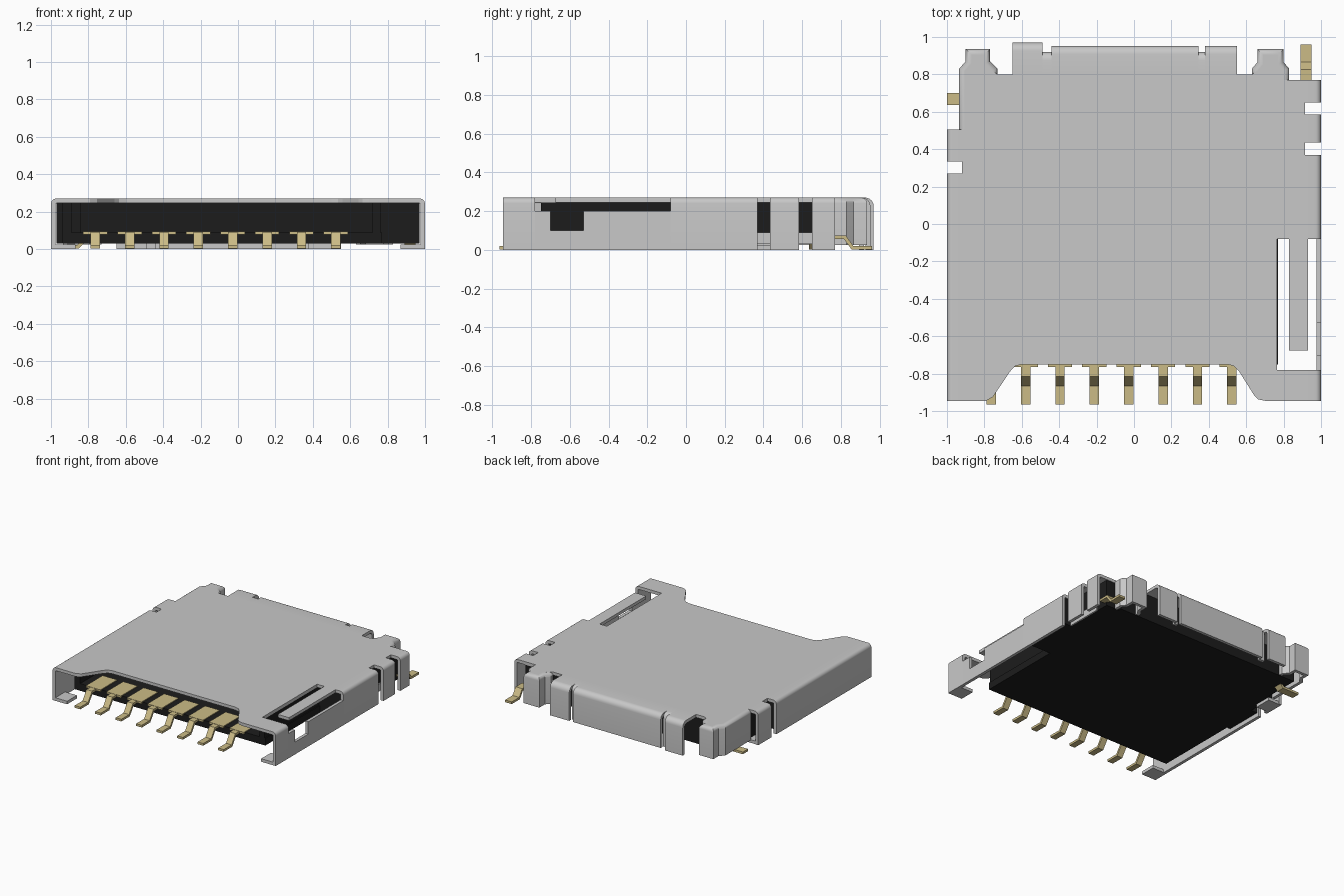
import bpy, bmesh, math
from mathutils import Vector

if "Cube" in bpy.data.objects:
    bpy.data.objects.remove(bpy.data.objects["Cube"])


def material(name, rgb):
    m = bpy.data.materials.new(name)
    m.use_nodes = True
    m.diffuse_color = (*rgb, 1)
    bsdf = next(n for n in m.node_tree.nodes if n.type == "BSDF_PRINCIPLED")
    bsdf.inputs["Base Color"].default_value = (*rgb, 1)
    return m


STEEL = material("steel grey", (0.58, 0.58, 0.58))
GOLD = material("contact gold", (0.60, 0.50, 0.24))
BLACK = material("black plastic", (0.012, 0.012, 0.012))
TOP, T = 0.27, 0.025


def offset(path, d):
    """Shift an open path to its left by d, with mitred corners."""
    pts = [Vector(p) for p in path]
    dirs = [(b - a).normalized() for a, b in zip(pts, pts[1:])]
    norms = [Vector((-v.y, v.x)) for v in dirs]
    out = []
    for i, p in enumerate(pts):
        a, b = norms[max(i - 1, 0)], norms[min(i, len(norms) - 1)]
        out.append(p + (a + b) * d / (1 + a.dot(b)))
    return out


def ribbon(path, t):
    return [Vector(p) for p in path] + offset(path, t)[::-1]


def loft(name, rings, mat, smooth=False):
    """Join matching closed rings of points and cap both ends."""
    bm = bmesh.new()
    vs = [[bm.verts.new(p) for p in ring] for ring in rings]
    n = len(vs[0])
    for r, s in zip(vs, vs[1:]):
        for i in range(n):
            bm.faces.new((r[i], r[(i + 1) % n], s[(i + 1) % n], s[i]))
    bm.faces.new(vs[0][::-1])
    bm.faces.new(vs[-1])
    bmesh.ops.recalc_face_normals(bm, faces=bm.faces)
    me = bpy.data.meshes.new(name)
    bm.to_mesh(me)
    bm.free()
    me.materials.append(mat)
    ob = bpy.data.objects.new(name, me)
    bpy.context.collection.objects.link(ob)
    if smooth:
        bpy.ops.object.select_all(action="DESELECT")
        ob.select_set(True)
        bpy.context.view_layer.objects.active = ob
        bpy.ops.object.shade_smooth_by_angle(angle=math.radians(35))
    return ob


def prism(name, pts, axis, lo, hi, mat):
    def place(p, h):
        return {"x": (h, p[0], p[1]), "y": (p[0], h, p[1]), "z": (p[0], p[1], h)}[axis]
    return loft(name, [[place(p, h) for p in pts] for h in (lo, hi)], mat)


def box(name, x, y, z, mat):
    pts = [(x[0], y[0]), (x[1], y[0]), (x[1], y[1]), (x[0], y[1])]
    return prism(name, pts, "z", *z, mat)


def lip(name, path, depth, r=0.03, bottom=0.0):
    """Sheet bent over from the cover into a wall along an outer path."""
    arc = [(r - r * math.sin(a), TOP - r + r * math.cos(a))
           for a in (math.pi / 2 * i / 6 for i in range(7))]
    section = ribbon([(depth, TOP)] + arc + [(0, bottom)], T)
    columns = [[(*p, z) for p in offset(path, d)] for d, z in section]
    return loft(name, list(zip(*columns)), STEEL, True)


# Flat cover with the front scoop and the side window
cover = [(-0.92, -0.945), (-0.79, -0.945), (-0.755, -0.925), (-0.66, -0.785),
         (-0.635, -0.76), (-0.6, -0.75), (0.5, -0.75), (0.535, -0.76),
         (0.56, -0.785), (0.645, -0.92), (0.665, -0.938), (0.70, -0.945),
         (0.915, -0.945), (0.915, -0.78), (0.765, -0.78), (0.765, -0.08),
         (0.915, -0.08), (0.915, 0.77), (0.80, 0.77), (0.80, 0.82),
         (0.77, 0.855), (0.77, 0.905), (0.69, 0.905), (0.69, 0.855),
         (0.66, 0.82), (0.63, 0.80), (-0.73, 0.80), (-0.76, 0.82),
         (-0.80, 0.86), (-0.80, 0.905), (-0.87, 0.905), (-0.87, 0.86),
         (-0.905, 0.82), (-0.905, 0.505), (-0.92, 0.505)]
prism("top_cover", cover, "z", TOP - T, TOP, STEEL)
box("spring_tongue", (0.83, 0.93), (-0.675, -0.07), (TOP - T, TOP), STEEL)

# Side walls, split by the slots
for lo, hi in ((-0.945, -0.78), (-0.08, 0.37), (0.435, 0.585), (0.65, 0.77)):
    lip("wall_plus_x", [(1, lo), (1, hi)], 0.085)
for lo, hi in ((-0.945, 0.27), (0.335, 0.505)):
    lip("wall_minus_x", [(-1, hi), (-1, lo)], 0.08)
prism("window_wall", [(-0.78, 0), (-0.08, 0), (-0.08, 0.2), (-0.53, 0.2),
                      (-0.53, 0.1), (-0.7, 0.1), (-0.7, 0.2), (-0.78, 0.2)],
      "x", 1 - T, 1, STEEL)

# Back walls with the stepped grooves
for lo, hi, y in ((-0.65, -0.49, 0.97), (-0.49, -0.44, 0.92), (-0.44, 0.345, 0.953),
                  (0.345, 0.38, 0.92), (0.38, 0.55, 0.953)):
    lip("back_wall", [(hi, y), (lo, y)], y - 0.80, 0.045)

# Corner tabs that wrap round the rear
lip("corner_tab_plus_x", [(0.83, 0.77), (0.83, 0.83), (0.80, 0.865), (0.80, 0.935),
                          (0.66, 0.935), (0.66, 0.865), (0.63, 0.83), (0.63, 0.80)],
    0.031, bottom=0.025)
lip("corner_tab_minus_x", [(-0.73, 0.80), (-0.73, 0.83), (-0.77, 0.87), (-0.77, 0.935),
                           (-0.90, 0.935), (-0.90, 0.87), (-0.935, 0.83), (-0.935, 0.505)],
    0.031, bottom=0.025)

# Solder flanges under the walls
box("front_flange", (-1, -0.87), (-0.945, -0.82), (0, T), STEEL)
box("front_flange", (0.87, 1), (-0.945, -0.82), (0, T), STEEL)
box("side_flange", (-1, -0.88), (0.36, 0.5), (0, T), STEEL)
box("side_rail", (0.905, 0.915), (0.36, 0.66), (0.03, 0.09), STEEL)

# Plastic body: floor plus a U-shaped wall round the card bay
rear = [(0.97, -0.05), (0.97, 0.36), (0.905, 0.36), (0.905, 0.765), (0.79, 0.765),
        (0.79, 0.79), (-0.88, 0.79), (-0.88, 0.5), (-0.915, 0.5), (-0.915, 0.26),
        (-0.97, 0.26), (-0.97, -0.05)]
floor = [(-0.94, -0.75), (0.77, -0.75), (0.77, -0.05)] + rear + [(-0.94, -0.05)]
prism("body_floor", floor, "z", 0.03, 0.088, BLACK)
bay = [(-0.94, -0.05), (-0.94, -0.75), (-0.89, -0.75), (-0.89, 0.2), (-0.84, 0.2),
       (-0.84, 0.55), (0.72, 0.55), (0.72, -0.75), (0.763, -0.75), (0.763, -0.05)]
prism("body_wall", rear + bay, "z", 0.08, 0.245, BLACK)

# Front row of bent contacts
leg = ribbon([(-0.6, 0.092), (-0.815, 0.092), (-0.865, 0.02), (-0.965, 0.02)], 0.018)
for i in range(8):
    x = -0.763 + i * 0.1837
    prism("contact_leg", leg, "x", x - 0.025, x + 0.025, GOLD)
    box("contact_pad", (x - 0.065, x + 0.065), (-0.765, -0.55), (0.078, 0.094), GOLD)

# Switch contacts at the rear
switch = ribbon([(0.96, 0.02), (0.865, 0.02), (0.825, 0.075), (0.74, 0.075)][::-1], -0.018)
prism("rear_switch_leg", switch, "x", 0.89, 0.95, GOLD)
side = ribbon([(-1, 0.02), (-0.86, 0.02), (-0.82, 0.06), (-0.78, 0.06)], -0.018)
prism("side_switch_leg", side, "y", 0.635, 0.70, GOLD)
